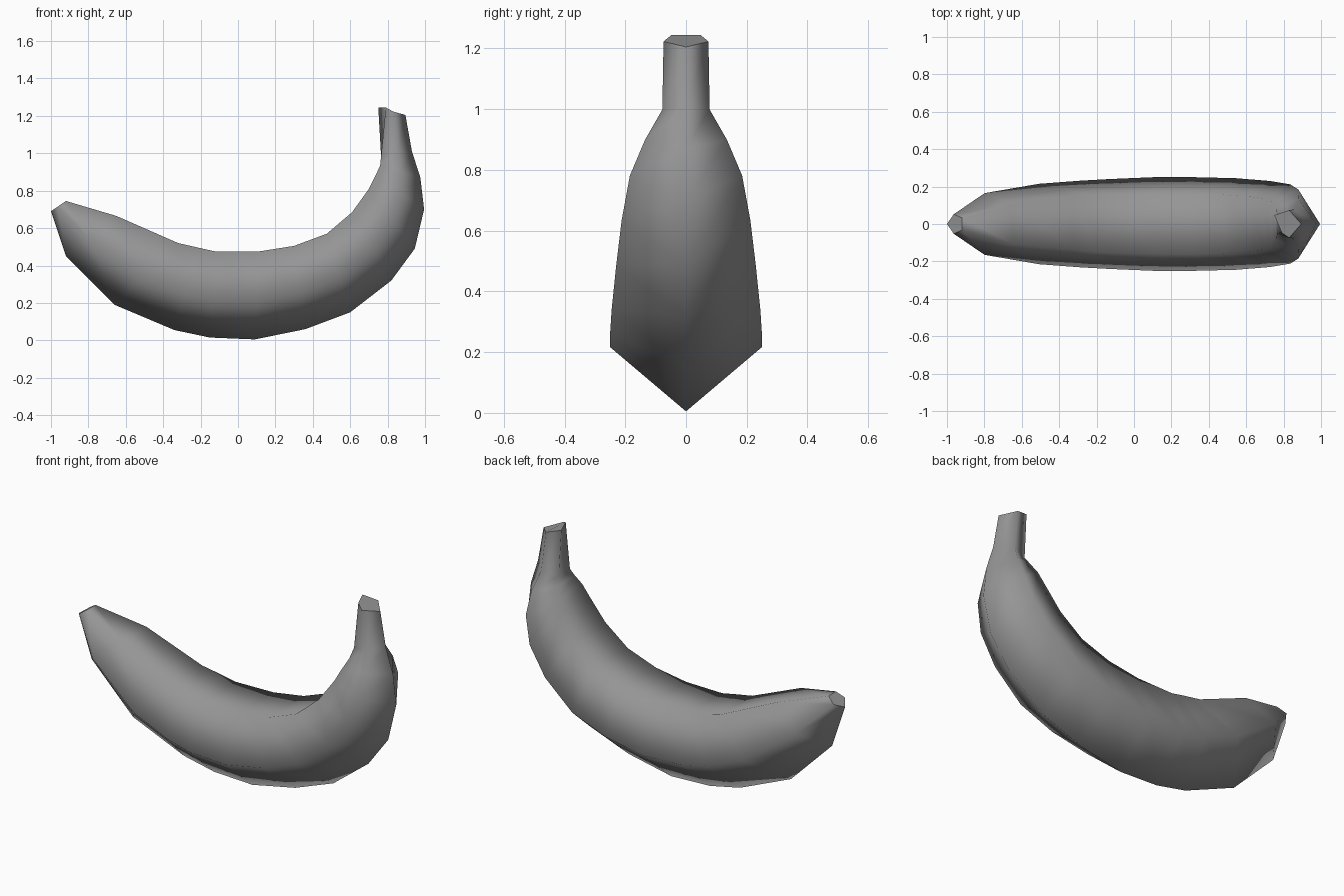
import bpy, bmesh
from mathutils import Vector

cube = bpy.data.objects.get("Cube")
if cube:
    bpy.data.objects.remove(cube, do_unlink=True)

# One flat colour
skin = bpy.data.materials.new("grey_skin")
skin.use_nodes = True
GREY = (0.3, 0.3, 0.3, 1)
skin.diffuse_color = GREY
skin.node_tree.nodes["Principled BSDF"].inputs["Base Color"].default_value = GREY

# Rings from blossom tip to stem: outer ridge (x, z), inner curve (x, z), half width
RINGS = [
    ((-1.0, .69), (-.92, .745), .052),
    ((-.92, .45), (-.65, .665), .165),
    ((-.66, .19), (-.32, .52), .215),
    ((-.34, .055), (-.21, .495), .232),
    ((-.15, .015), (-.12, .475), .24),
    ((.09, .005), (.11, .475), .25),
    ((.36, .06), (.30, .505), .25),
    ((.60, .15), (.475, .57), .245),
    ((.82, .32), (.61, .685), .23),
    ((.945, .49), (.70, .81), .212),
    ((.995, .70), (.735, .88), .185),
    ((.975, .87), (.76, .935), .135),
    ((.93, 1.01), (.765, .985), .078),
    ((.895, 1.205), (.75, 1.245), .074),
]
SIDE_DEPTH = .45     # how far the widest corners sit from the ridge
INNER_RATIO = .64    # inner width relative to the widest


def pentagon(bm, outer, inner, half):
    """Five-sided section: ridge, two wide corners, two inner corners."""
    a = Vector((outer[0], 0, outer[1]))
    b = Vector((inner[0], 0, inner[1]))
    side = a.lerp(b, SIDE_DEPTH)
    wide = Vector((0, half, 0))
    narrow = wide * INNER_RATIO
    return [bm.verts.new(p) for p in (a, side + wide, b + narrow, b - narrow, side - wide)]


# Fruit body with its stem
bm = bmesh.new()
rings = [pentagon(bm, *r) for r in RINGS]
rings[-1][3].co.x += .04    # slanted cut on the stem
for low, high in zip(rings, rings[1:]):
    for i in range(5):
        j = (i + 1) % 5
        bm.faces.new((low[i], low[j], high[j], high[i])).smooth = True

# Flat cut ends with crisp rims
for ring in (rings[0], rings[-1]):
    cap = bm.faces.new(ring)
    for edge in cap.edges:
        edge.smooth = False
bmesh.ops.recalc_face_normals(bm, faces=bm.faces)

mesh = bpy.data.meshes.new("banana")
bm.to_mesh(mesh)
bm.free()
mesh.materials.append(skin)
banana = bpy.data.objects.new("banana", mesh)
bpy.context.collection.objects.link(banana)
